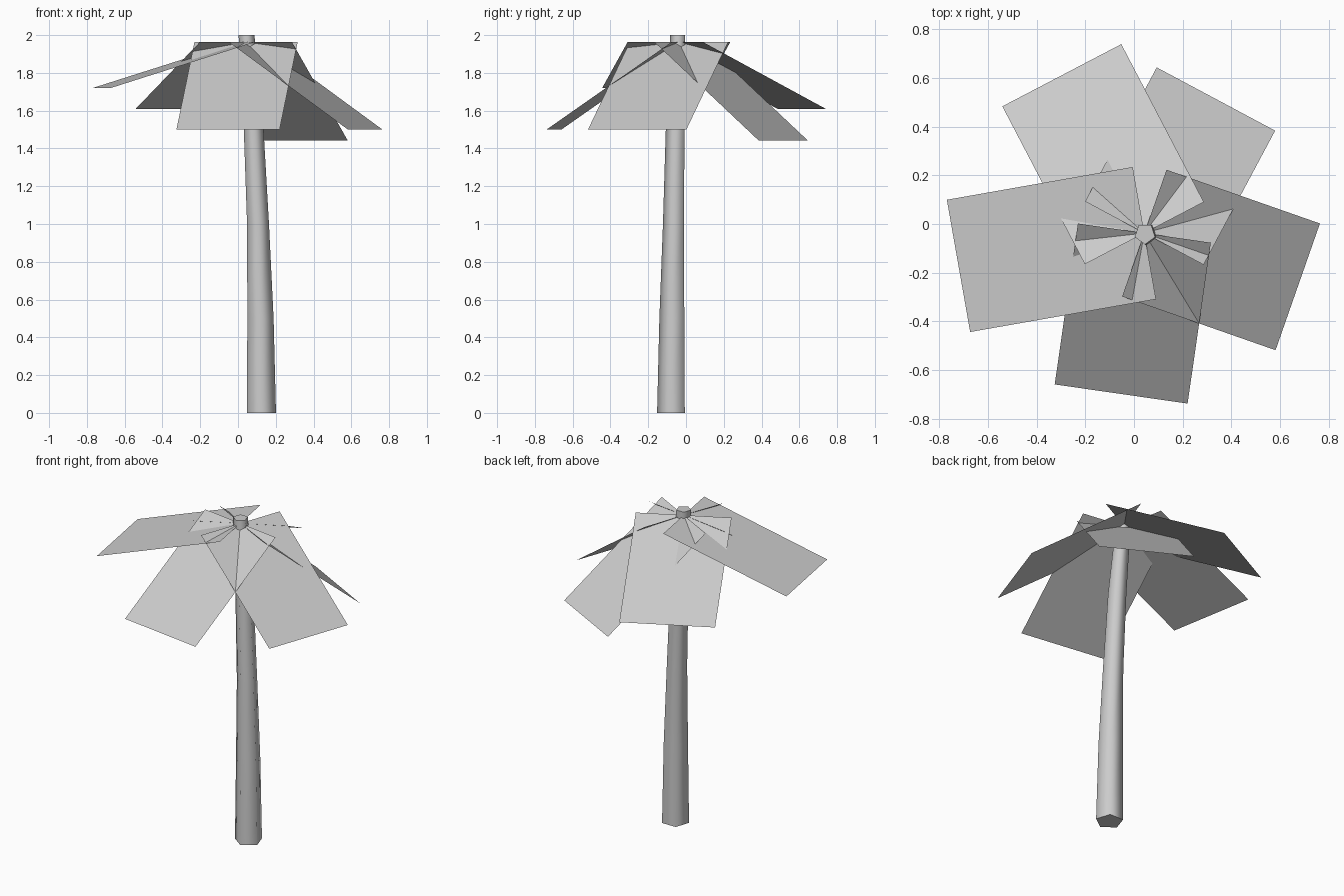
import bpy
import bmesh
import math
from mathutils import Vector

if "Cube" in bpy.data.objects:
    bpy.data.objects.remove(bpy.data.objects["Cube"], do_unlink=True)

# Single grey used everywhere
grey = bpy.data.materials.new("plain grey")
grey.use_nodes = True
GREY = (0.6, 0.6, 0.6, 1.0)
grey.diffuse_color = GREY
grey.node_tree.nodes["Principled BSDF"].inputs["Base Color"].default_value = GREY


def make_object(name, bm):
    mesh = bpy.data.meshes.new(name)
    bm.to_mesh(mesh)
    bm.free()
    mesh.materials.append(grey)
    obj = bpy.data.objects.new(name, mesh)
    bpy.context.collection.objects.link(obj)
    return obj


# Trunk: five-sided rings lofted along a gentle lean (x, y, z, radius)
rings = [
    (0.124, -0.072, 0.0, 0.081),
    (0.119, -0.068, 0.5, 0.073),
    (0.106, -0.061, 1.0, 0.061),
    (0.083, -0.052, 1.5, 0.055),
    (0.045, -0.040, 2.0, 0.044),
]
SIDES = 5
bm = bmesh.new()
loops = []
for x, y, z, r in rings:
    angles = [math.tau * i / SIDES - math.pi / 2 for i in range(SIDES)]
    loops.append([bm.verts.new((x + r * math.cos(a), y + r * math.sin(a), z)) for a in angles])
for low, high in zip(loops, loops[1:]):
    for i in range(SIDES):
        j = (i + 1) % SIDES
        bm.faces.new((low[i], low[j], high[j], high[i]))
bm.faces.new(loops[0][::-1])
bm.faces.new(loops[-1])
trunk = make_object("trunk", bm)
bpy.ops.object.select_all(action='DESELECT')
trunk.select_set(True)
bpy.context.view_layer.objects.active = trunk
bpy.ops.object.shade_smooth_by_angle(angle=math.radians(80))

# Fronds: flat cards hinged on one point, crossing each other at the crown
CROWN = Vector((0.0425, -0.0375, 1.963))
LENGTH, HALF_WIDTH = 0.813, 0.276
fronds = {  # heading in degrees, drop of the outer edge
    "right_frond": (190, 0.243),
    "back_right_frond": (117.6, 0.353),
    "back_left_frond": (61.9, 0.52),
    "left_frond": (-19.3, 0.463),
    "front_frond": (261.8, 0.463),
}
for name, (heading, drop) in fronds.items():
    a = math.radians(heading)
    reach = math.sqrt(LENGTH ** 2 - drop ** 2)
    out = Vector((reach * math.cos(a), reach * math.sin(a), -drop))
    side = Vector((-math.sin(a), math.cos(a), 0)) * HALF_WIDTH
    bm = bmesh.new()
    corners = (CROWN - side, CROWN - side + out, CROWN + side + out, CROWN + side)
    bm.faces.new([bm.verts.new(c) for c in corners])
    make_object(name, bm)
